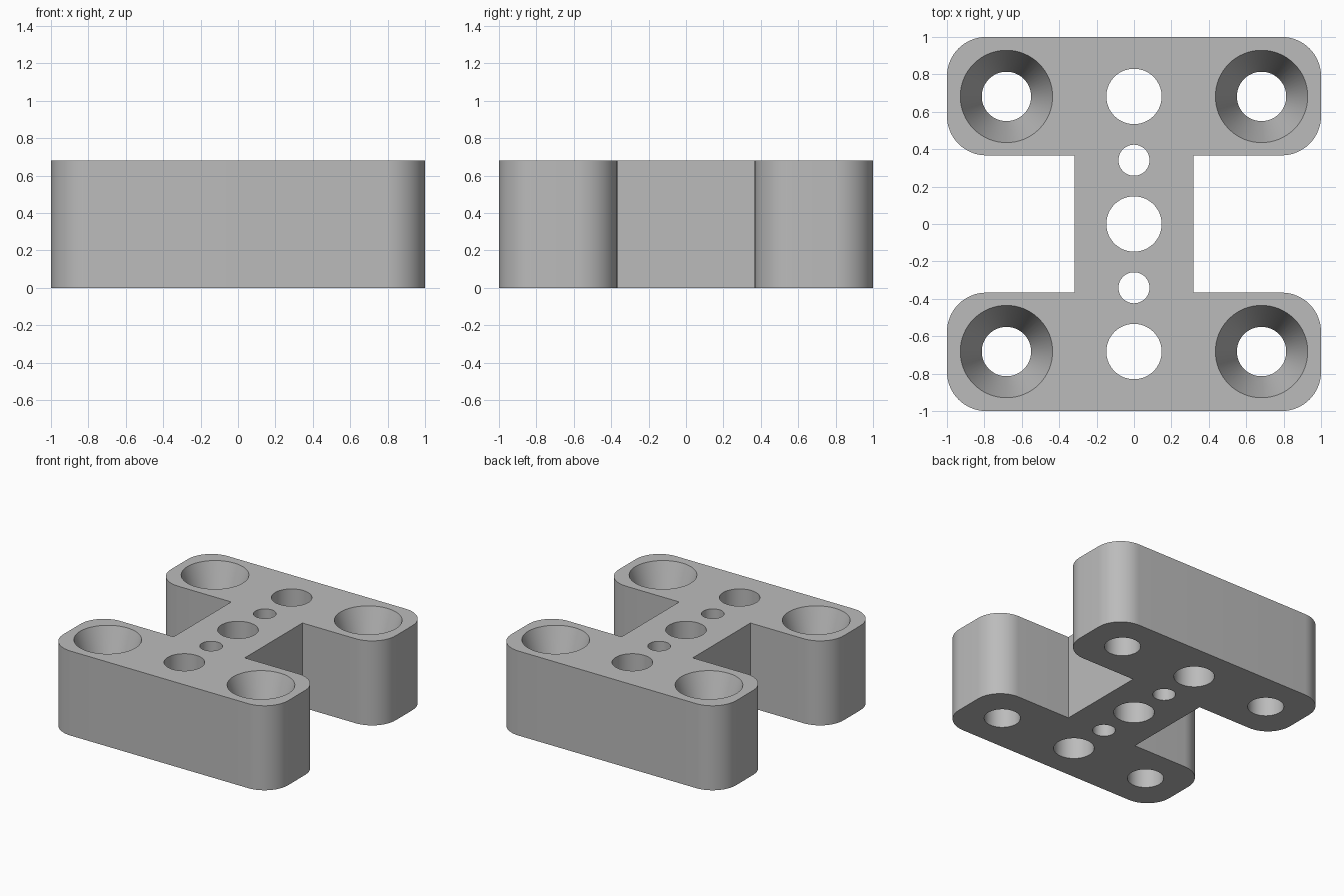
import bpy, bmesh
from math import sin, cos, pi, radians

cube = bpy.data.objects.get("Cube")
if cube:
    bpy.data.objects.remove(cube, do_unlink=True)

HEIGHT = 0.68
ARM_INNER = 0.367      # inner edge of each cross arm
STEM = 0.317           # half width of the central web
CORNER = 0.21          # arm corner radius
SEGMENTS = 64

grey = bpy.data.materials.new("plain_grey")
grey.use_nodes = True
colour = (0.5, 0.5, 0.5, 1)
grey.diffuse_color = colour
grey.node_tree.nodes["Principled BSDF"].inputs["Base Color"].default_value = colour


def make_object(name, bm):
    bmesh.ops.recalc_face_normals(bm, faces=bm.faces)
    mesh = bpy.data.meshes.new(name)
    bm.to_mesh(mesh)
    bm.free()
    mesh.materials.append(grey)
    obj = bpy.data.objects.new(name, mesh)
    bpy.context.collection.objects.link(obj)
    return obj


def arc(cx, cy, start, steps=16):
    """Quarter circle, counter-clockwise from the start angle."""
    angles = [start + pi / 2 * i / steps for i in range(steps + 1)]
    return [(cx + CORNER * cos(a), cy + CORNER * sin(a)) for a in angles]


def add_hole(bm, x, y, profile):
    """Closed round solid from (radius, z) pairs, bottom to top."""
    rings = []
    for r, z in profile:
        rings.append([bm.verts.new((x + r * cos(2 * pi * i / SEGMENTS),
                                    y + r * sin(2 * pi * i / SEGMENTS), z))
                      for i in range(SEGMENTS)])
    for low, high in zip(rings, rings[1:]):
        for i in range(SEGMENTS):
            j = (i + 1) % SEGMENTS
            bm.faces.new((low[i], low[j], high[j], high[i]))
    bm.faces.new(rings[0][::-1])
    bm.faces.new(rings[-1])


# Body: H-shaped outline with rounded arm ends, extruded upward
right_half = [(STEM, ARM_INNER)]
right_half += arc(1 - CORNER, ARM_INNER + CORNER, -pi / 2)
right_half += arc(1 - CORNER, 1 - CORNER, 0)
back = right_half + [(-x, y) for x, y in reversed(right_half)]
outline = back + [(-x, -y) for x, y in back]

bm = bmesh.new()
base = bm.faces.new([bm.verts.new((x, y, 0)) for x, y in outline])
top = bmesh.ops.extrude_face_region(bm, geom=[base], use_keep_orig=True)
bmesh.ops.translate(bm, vec=(0, 0, HEIGHT),
                    verts=[v for v in top["geom"] if isinstance(v, bmesh.types.BMVert)])
body = make_object("mounting_block", bm)

# Holes: straight bores down the web, countersunk bores in the arm ends
below, above = -0.1, HEIGHT + 0.1
bm = bmesh.new()
for y, r in ((0, 0.148), (0.682, 0.148), (-0.682, 0.148), (0.341, 0.083), (-0.341, 0.083)):
    add_hole(bm, 0, y, [(r, below), (r, above)])
for sx in (-1, 1):
    for sy in (-1, 1):
        add_hole(bm, sx * 0.682, sy * 0.682,
                 [(0.132, below), (0.132, HEIGHT / 2), (0.247, HEIGHT), (0.247, above)])
cutter = make_object("hole_cutter", bm)
cutter.hide_render = True

# Cut the holes and discard the cutter
cut = body.modifiers.new("holes", "BOOLEAN")
cut.operation = "DIFFERENCE"
cut.solver = "EXACT"
cut.object = cutter
bpy.ops.object.select_all(action="DESELECT")
bpy.context.view_layer.objects.active = body
body.select_set(True)
bpy.ops.object.modifier_apply(modifier=cut.name)
bpy.data.objects.remove(cutter, do_unlink=True)

# Smooth round walls, crisp rims
bpy.ops.object.shade_smooth_by_angle(angle=radians(15))
